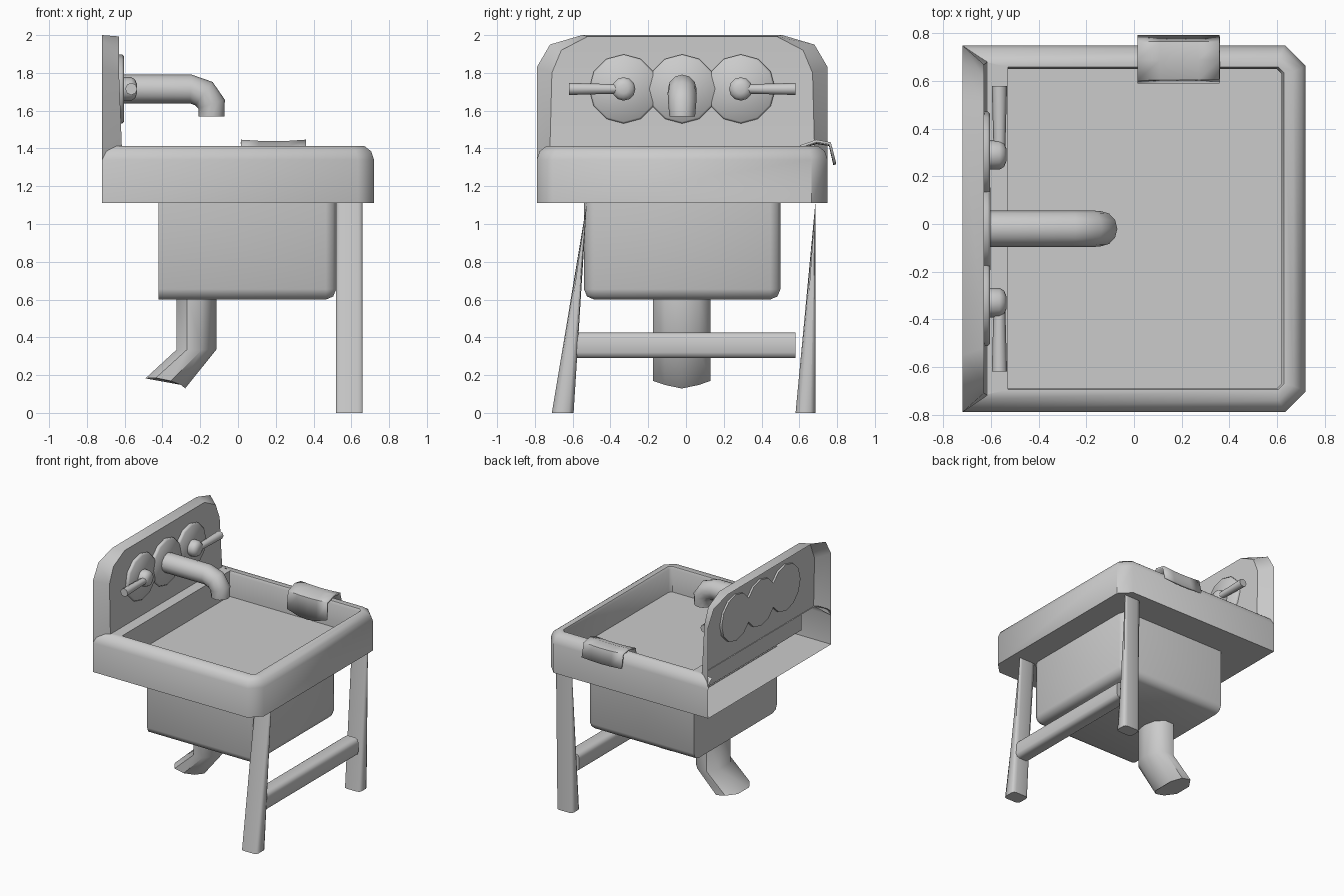
import bpy, bmesh, math
from mathutils import Vector

if "Cube" in bpy.data.objects:
    bpy.data.objects.remove(bpy.data.objects["Cube"])


def finish(name, bm, angle=45, normals=True):
    if normals:
        bmesh.ops.recalc_face_normals(bm, faces=bm.faces)
    me = bpy.data.meshes.new(name)
    bm.to_mesh(me)
    bm.free()
    ob = bpy.data.objects.new(name, me)
    bpy.context.collection.objects.link(ob)
    bpy.context.view_layer.objects.active = ob
    bpy.ops.object.select_all(action='DESELECT')
    ob.select_set(True)
    bpy.ops.object.shade_smooth_by_angle(angle=math.radians(angle))
    return ob


def loft(bm, loops, closed=True, caps=True):
    vs = [[bm.verts.new(p) for p in lp] for lp in loops]
    n = len(vs[0])
    for a, b in zip(vs, vs[1:]):
        for i in range(n if closed else n - 1):
            j = (i + 1) % n
            bm.faces.new((a[i], a[j], b[j], b[i]))
    if caps:
        bm.faces.new(vs[0][::-1])
        bm.faces.new(vs[-1])
    return vs


def tube(name, path, radii, n=12):
    """Round tube along a path lying in the xz plane or straight along an axis."""
    pts = [Vector(p) for p in path]
    loops = []
    for i, p in enumerate(pts):
        t = (pts[min(i + 1, len(pts) - 1)] - pts[max(i - 1, 0)]).normalized()
        u = Vector((0, 1, 0)) if abs(t.y) < 0.9 else Vector((1, 0, 0))
        w = t.cross(u).normalized()
        r = radii[i]
        loops.append([p + r * (math.cos(2 * math.pi * k / n) * u + math.sin(2 * math.pi * k / n) * w)
                      for k in range(n)])
    bm = bmesh.new()
    loft(bm, loops)
    return finish(name, bm, 50)


def box(name, lo, hi, bevel=0.0, pick=None, top=None, seg=2):
    """Box from lo to hi; 'pick' chooses bevelled edges, 'top' replaces the upper y range."""
    bm = bmesh.new()
    bmesh.ops.create_cube(bm, size=1)
    for v in bm.verts:
        up = v.co.z > 0
        v.co = Vector([lo[i] if v.co[i] < 0 else hi[i] for i in range(3)])
        if up and top:
            v.co.y = top[0] if v.co.y == lo[1] else top[1]
    edges = [e for e in bm.edges if pick is None or pick(e)]
    bmesh.ops.bevel(bm, geom=edges, offset=bevel, segments=seg, profile=0.5, affect='EDGES')
    return finish(name, bm, 50)


# Rim: outer apron, rounded top and shallow tray, open at the back
def outline(x0, x1, y0, y1, c, z):
    return [(x0, y0, z), (x1 - c, y0, z), (x1, y0 + c, z),
            (x1, y1 - c, z), (x1 - c, y1, z), (x0, y1, z)]


bm = bmesh.new()
rings = loft(bm, [
    outline(-0.72, 0.72, -0.79, 0.75, 0.085, 1.11),
    outline(-0.72, 0.72, -0.79, 0.75, 0.085, 1.34),
    outline(-0.72, 0.705, -0.775, 0.735, 0.08, 1.385),
    outline(-0.72, 0.67, -0.74, 0.70, 0.06, 1.412),
    outline(-0.53, 0.63, -0.695, 0.66, 0.025, 1.41),
    outline(-0.53, 0.62, -0.69, 0.65, 0.02, 1.39),
    outline(-0.53, 0.62, -0.69, 0.65, 0.02, 1.21)], closed=False)
for a, b in zip(rings[4:], rings[5:]):
    bm.faces.new((a[0], b[0], b[-1], a[-1]))
ledge = [bm.verts.new((-0.625, y, 1.41)) for y in (-0.72, 0.68)]
bm.faces.new((ledge[0], rings[4][0], rings[4][-1], ledge[1]))
finish("sink_rim", bm)

# Backsplash: front panel with a sloped border, open behind
half = [(0.77, 1.34), (0.77, 1.83), (0.70, 1.95), (0.53, 2.0)]
inner = [(0.70, 1.41), (0.69, 1.80), (0.64, 1.92), (0.50, 1.993)]
xs = [-0.615, -0.63, -0.63, -0.63]


def arch(pts, x):
    right = [(x[i], p[0] - 0.02, p[1]) for i, p in enumerate(pts)]
    return right + [(q[0], -q[1] - 0.04, q[2]) for q in reversed(right)]


bm = bmesh.new()
rows = loft(bm, [arch(half, [-0.72] * 4), arch(inner, xs)], closed=False, caps=False)
f = rows[1]
for i in range(3):
    bm.faces.new((f[i], f[i + 1], f[6 - i], f[7 - i]))
finish("backsplash", bm)

# Hanging basin with rounded lower front edges
box("basin", (-0.42, -0.54, 0.60), (0.52, 0.50, 1.115), 0.055,
    lambda e: all(v.co.z < 0.7 for v in e.verts) and any(v.co.x > 0 for v in e.verts)
    or all(v.co.x > 0 for v in e.verts) and abs(e.verts[0].co.z - e.verts[1].co.z) > 0.1)

# Legs and stretcher
tall = lambda e: abs(e.verts[0].co.z - e.verts[1].co.z) > 0.5
box("leg_right", (0.52, 0.58, 0), (0.66, 0.685, 1.115), 0.025, tall, (0.495, 0.685))
box("leg_left", (0.52, -0.71, 0), (0.66, -0.595, 1.115), 0.025, tall, (-0.71, -0.525))
box("stretcher", (0.53, -0.60, 0.29), (0.65, 0.58, 0.425), 0.03,
    lambda e: abs(e.verts[0].co.y - e.verts[1].co.y) > 0.5)

# Drain pipe kicking back towards the wall
loops = []
for cx, cz, tilt in ((-0.22, 0.62, 0), (-0.22, 0.335, 0), (-0.385, 0.15, -0.2)):
    loops.append([(cx + dx, -0.022 + dy, cz + tilt * dx + (0.025 * abs(dy) / 0.15 if tilt else 0))
                  for dx, dy in ((0.105, 0), (0.085, 0.09), (0.03, 0.152), (-0.05, 0.152),
                                 (-0.105, 0.07), (-0.105, -0.07), (-0.05, -0.152),
                                 (0.03, -0.152), (0.085, -0.09))])
bm = bmesh.new()
loft(bm, loops)
finish("drain_pipe", bm, 50)

# Scalloped tap plate
for k, y in enumerate((-0.33, -0.02, 0.29)):
    r = 0.183
    tube("tap_plate_%d" % k, [(-0.645, y, 1.715), (-0.615 + 0.001 * (k % 2), y, 1.715),
                              (-0.604 + 0.001 * (k % 2), y, 1.715)], (r, r, r - 0.01))

# Spout
path = [(-0.63, 1.715), (-0.25, 1.715), (-0.18, 1.69), (-0.14, 1.635), (-0.14, 1.57)]
tube("spout", [(x, -0.02, z) for x, z in path], (0.076, 0.076, 0.077, 0.074, 0.068))

# Tap handles: knob and lever, mirrored
for name, s in (("right", 1), ("left", -1)):
    y = -0.02 + s * 0.31
    tube("knob_" + name, [(x, y, 1.715) for x in (-0.61, -0.565, -0.545, -0.535)],
         (0.062, 0.062, 0.05, 0.025))
    tube("lever_" + name, [(-0.565, y, 1.715), (-0.565, -0.02 + s * 0.60, 1.715)], (0.024, 0.032), 8)

# Cloth draped over the rim
prof = [(0.597, 1.27), (0.61, 1.41), (0.69, 1.437), (0.762, 1.425), (0.787, 1.32)]
bm = bmesh.new()
loft(bm, [[(x, y, z + sag * (1 if i == 0 else 0.2)) for i, (y, z) in enumerate(prof)]
          for x, sag in ((0.015, 0.01), (0.11, -0.02), (0.19, -0.03), (0.27, -0.02), (0.36, 0.01))],
     closed=False, caps=False)
cloth = finish("cloth", bm)
mod = cloth.modifiers.new("thickness", 'SOLIDIFY')
mod.thickness = 0.015
mod.offset = 0
